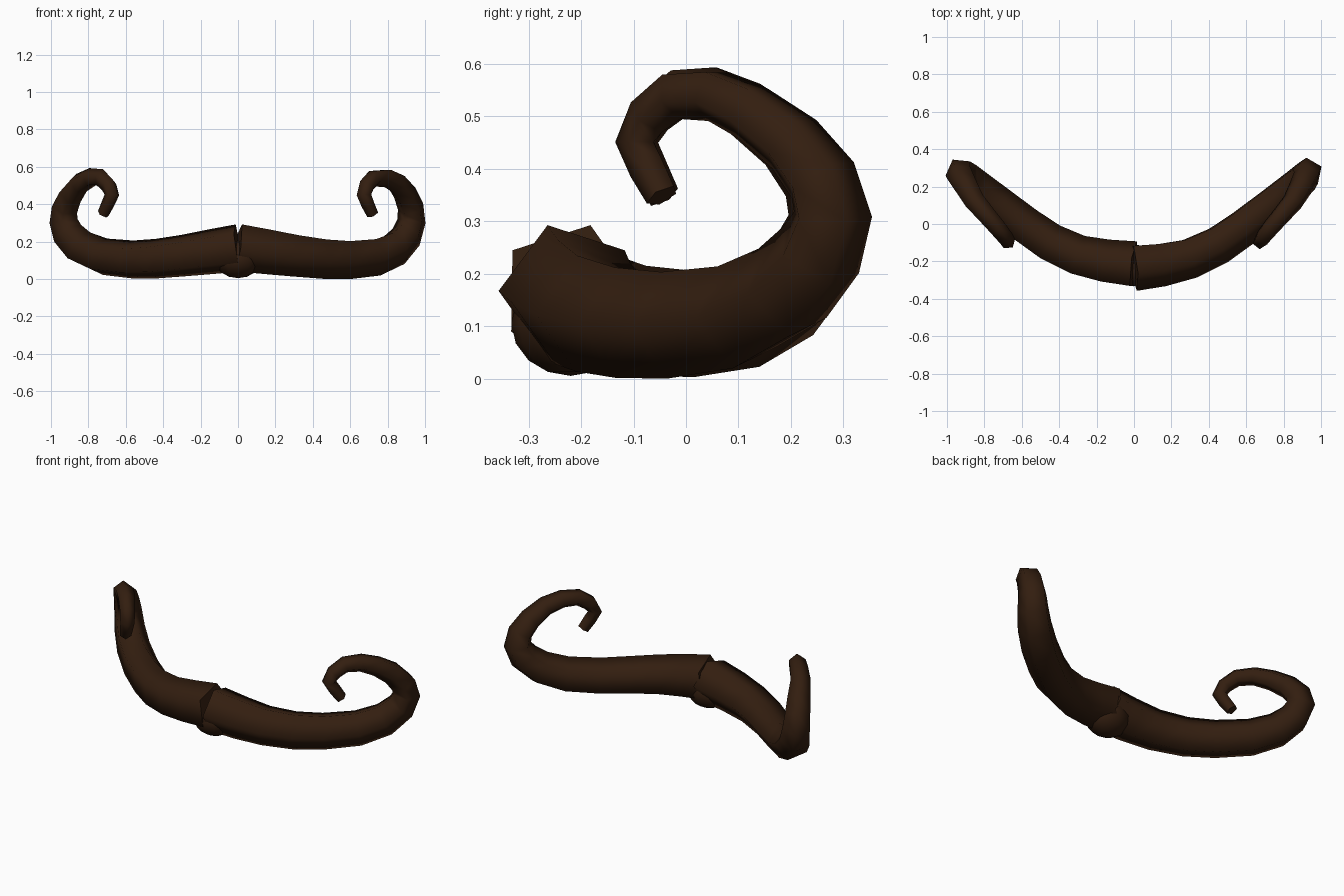
import bpy, bmesh, math
from mathutils import Matrix, Vector

if "Cube" in bpy.data.objects:
    bpy.data.objects.remove(bpy.data.objects["Cube"])

mat = bpy.data.materials.new("dark_brown_hair")
mat.diffuse_color = (0.033, 0.013, 0.005, 1)
mat.use_nodes = True
mat.node_tree.nodes["Principled BSDF"].inputs["Base Color"].default_value = mat.diffuse_color
SIDES = 5

# Centreline of one half, with tube radius: x, y, z, r
PATH = [
    (0.0, -0.225, 0.167, 0.133), (0.15, -0.208, 0.146, 0.126),
    (0.30, -0.175, 0.125, 0.117), (0.45, -0.105, 0.108, 0.111),
    (0.58, -0.015, 0.103, 0.107), (0.73, 0.10, 0.118, 0.104),
    (0.84, 0.19, 0.165, 0.098), (0.905, 0.25, 0.235, 0.089),
    (0.93, 0.275, 0.31, 0.080), (0.925, 0.255, 0.38, 0.073),
    (0.895, 0.20, 0.45, 0.066), (0.85, 0.12, 0.51, 0.058),
    (0.79, 0.05, 0.542, 0.052), (0.73, -0.02, 0.541, 0.048),
    (0.69, -0.070, 0.50, 0.044), (0.674, -0.094, 0.45, 0.041),
    (0.695, -0.072, 0.40, 0.037), (0.72, -0.045, 0.348, 0.033)]


def add_object(name, bm, angle):
    bmesh.ops.recalc_face_normals(bm, faces=bm.faces)
    me = bpy.data.meshes.new(name)
    bm.to_mesh(me)
    bm.free()
    me.materials.append(mat)
    ob = bpy.data.objects.new(name, me)
    bpy.context.collection.objects.link(ob)
    bpy.ops.object.select_all(action='DESELECT')
    bpy.context.view_layer.objects.active = ob
    ob.select_set(True)
    bpy.ops.object.shade_smooth_by_angle(angle=math.radians(angle))


# Tapered curling halves: five-sided section carried along the path
def half(name, sx):
    pts = [Vector((sx * x, y, z)) for x, y, z, r in PATH]
    n = len(pts)
    bm = bmesh.new()
    rings, side, last = [], None, None
    for i, p in enumerate(pts):
        t = (pts[min(i + 1, n - 1)] - pts[max(i - 1, 0)]).normalized()
        if side is None:
            side = t.cross(Vector((0, 0, 1))).normalized()
        else:
            side = last.rotation_difference(t) @ side
        last = t
        up = side.cross(t)
        ring = []
        for k in range(SIDES):
            a = math.tau * k / SIDES
            ring.append(bm.verts.new(
                p + PATH[i][3] * (math.cos(a) * side + math.sin(a) * up)))
        rings.append(ring)
    for a, b in zip(rings, rings[1:]):
        for k in range(SIDES):
            j = (k + 1) % SIDES
            bm.faces.new((a[k], a[j], b[j], b[k]))
    bm.faces.new(rings[0])
    bm.faces.new(rings[-1])
    add_object(name, bm, 80)


half("moustache_right", 1)
half("moustache_left", -1)

# Rounded tuft joining the halves in the middle
bm = bmesh.new()
bmesh.ops.create_uvsphere(bm, u_segments=12, v_segments=8, radius=1,
                          matrix=Matrix.Translation((0, -0.22, 0.105))
                          @ Matrix.Diagonal((0.125, 0.113, 0.1, 1)))
add_object("centre_tuft", bm, 60)
